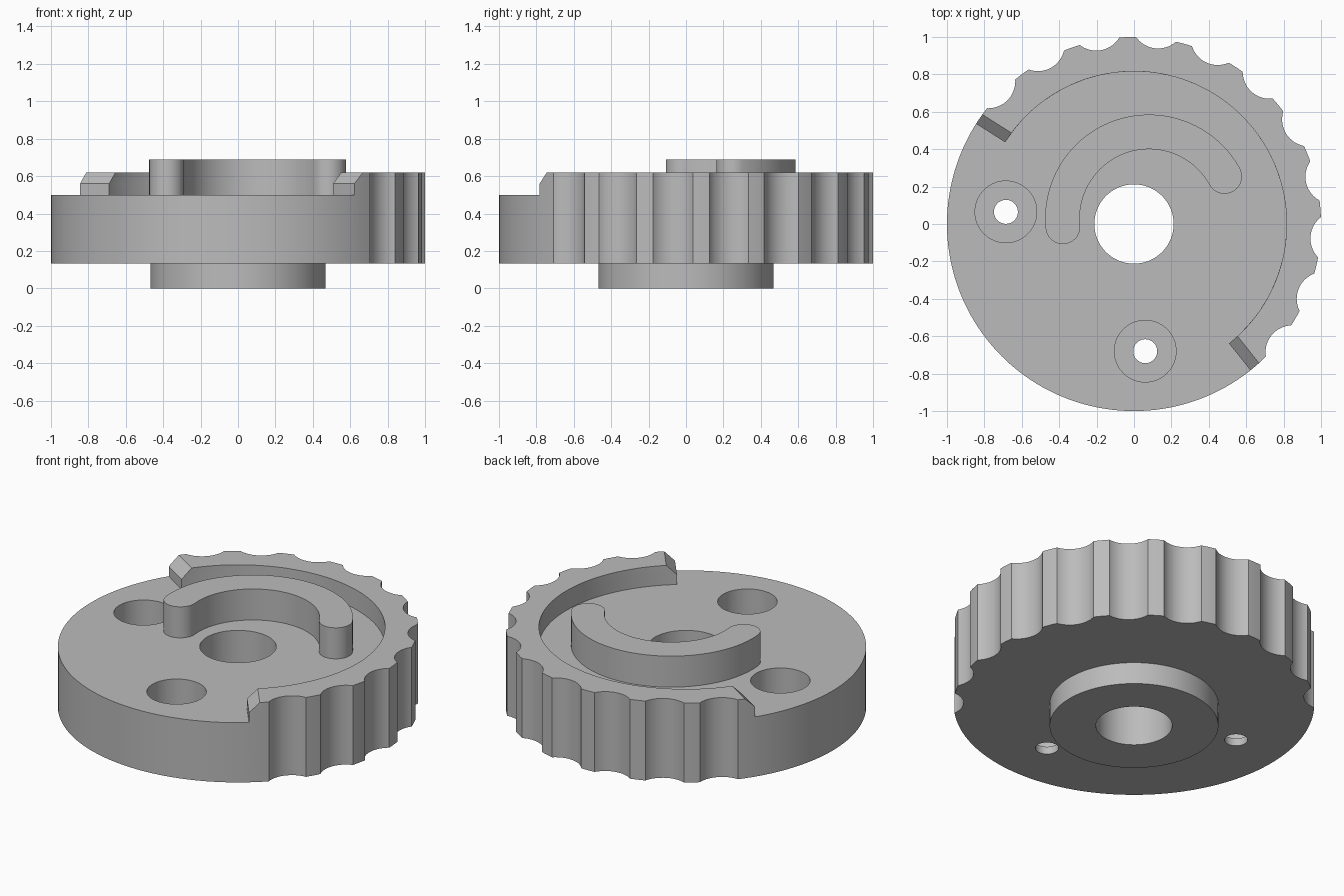
import bpy, bmesh
from math import radians, sin, cos, tau

old = bpy.data.objects.get("Cube")
if old:
    bpy.data.objects.remove(old, do_unlink=True)

grey = bpy.data.materials.new("plain_grey")
grey.use_nodes = True
colour = (0.5, 0.5, 0.5, 1)
grey.diffuse_color = colour
grey.node_tree.nodes["Principled BSDF"].inputs["Base Color"].default_value = colour


def finish(name, bm):
    bmesh.ops.recalc_face_normals(bm, faces=bm.faces)
    mesh = bpy.data.meshes.new(name)
    bm.to_mesh(mesh)
    bm.free()
    mesh.materials.append(grey)
    obj = bpy.data.objects.new(name, mesh)
    bpy.context.collection.objects.link(obj)
    return obj


def select(obj):
    bpy.ops.object.select_all(action="DESELECT")
    obj.select_set(True)
    bpy.context.view_layer.objects.active = obj


def arc(cx, cy, r, start, end, n):
    """Points on an arc, angles in radians."""
    angles = [start + (end - start) * i / n for i in range(n + 1)]
    return [(cx + r * cos(a), cy + r * sin(a)) for a in angles]


def skin(bm, rings, capped=True):
    """Join closed rings of 3D points; cap them or loop back to the first."""
    loops = [[bm.verts.new(p) for p in ring] for ring in rings]
    n = len(loops[0])
    pairs = list(zip(loops, loops[1:]))
    if not capped:
        pairs.append((loops[-1], loops[0]))
    for a, b in pairs:
        for i in range(n):
            j = (i + 1) % n
            bm.faces.new((a[i], a[j], b[j], b[i]))
    if capped:
        bm.faces.new(loops[0])
        bm.faces.new(loops[-1])


def prism(bm, outline, z0, z1):
    skin(bm, [[(x, y, z) for x, y in outline] for z in (z0, z1)])


def cylinders(name, centres, r, z0, z1):
    bm = bmesh.new()
    for x, y in centres:
        prism(bm, arc(x, y, r, 0, tau, 64)[:-1], z0, z1)
    return finish(name, bm)


def cut(target, cutter):
    cutter.hide_render = True
    mod = target.modifiers.new("cut", "BOOLEAN")
    mod.operation, mod.solver, mod.object = "DIFFERENCE", "EXACT", cutter
    select(target)
    bpy.ops.object.modifier_apply(modifier=mod.name)
    bpy.data.objects.remove(cutter, do_unlink=True)


BASE, FLOOR, RIM = 0.134, 0.5, 0.62

# Turned body: lower boss, full-height disc and centre bore
profile = [(0.212, 0), (0.468, 0), (0.468, BASE), (1, BASE), (1, RIM), (0.212, RIM)]
bm = bmesh.new()
skin(bm, [[(x, y, z) for x, y in arc(0, 0, r, 0, tau, 160)[:-1]]
          for r, z in profile], capped=False)
body = finish("knob_body", bm)

# Pocket that leaves the raised rim, whose ends are bevelled
a0, a1, inner, outer = radians(-51.5), radians(147.6), 0.816, 1.2
rings = []
for z, lean in ((FLOOR, 0), (0.56, 0), (RIM, 0.06), (0.7, 0.14)):
    outline = arc(0, 0, inner, a0 + lean / inner, a1 - lean / inner, 96)
    outline += arc(0, 0, outer, a1 - lean / outer, a0 + tau + lean / outer, 72)
    rings.append([(x, y, z) for x, y in outline])
bm = bmesh.new()
skin(bm, rings)
cut(body, finish("pocket_cutter", bm))

# Scalloped grip around the rim side
grip = arc(0, 0, 1.09, radians(-39), radians(135.6), 10)
cut(body, cylinders("grip_cutter", grip, 0.144, 0.1, 0.7))

# Counterbored screw holes
screws = [(-0.685, 0.065), (0.06, -0.68)]
cut(body, cylinders("counterbore_cutter", screws, 0.165, 0.18, 0.8))
cut(body, cylinders("screw_hole_cutter", screws, 0.064, 0.05, 0.3))

# Curved cam rib with rounded ends
cx, cy, mid, half = 0.08, 0.03, 0.4625, 0.0925
s, e = radians(29), radians(185.6)
start = (cx + mid * cos(s), cy + mid * sin(s))
end = (cx + mid * cos(e), cy + mid * sin(e))
outline = arc(cx, cy, mid + half, s, e, 64)
outline += arc(*end, half, e, e + tau / 2, 24)[1:-1]
outline += arc(cx, cy, mid - half, e, s, 64)
outline += arc(*start, half, s + tau / 2, s + tau, 24)[1:-1]
bm = bmesh.new()
prism(bm, outline, FLOOR - 0.02, 0.69)
rib = finish("cam_rib", bm)

for obj in (body, rib):
    select(obj)
    bpy.ops.object.shade_smooth_by_angle(angle=radians(30))
